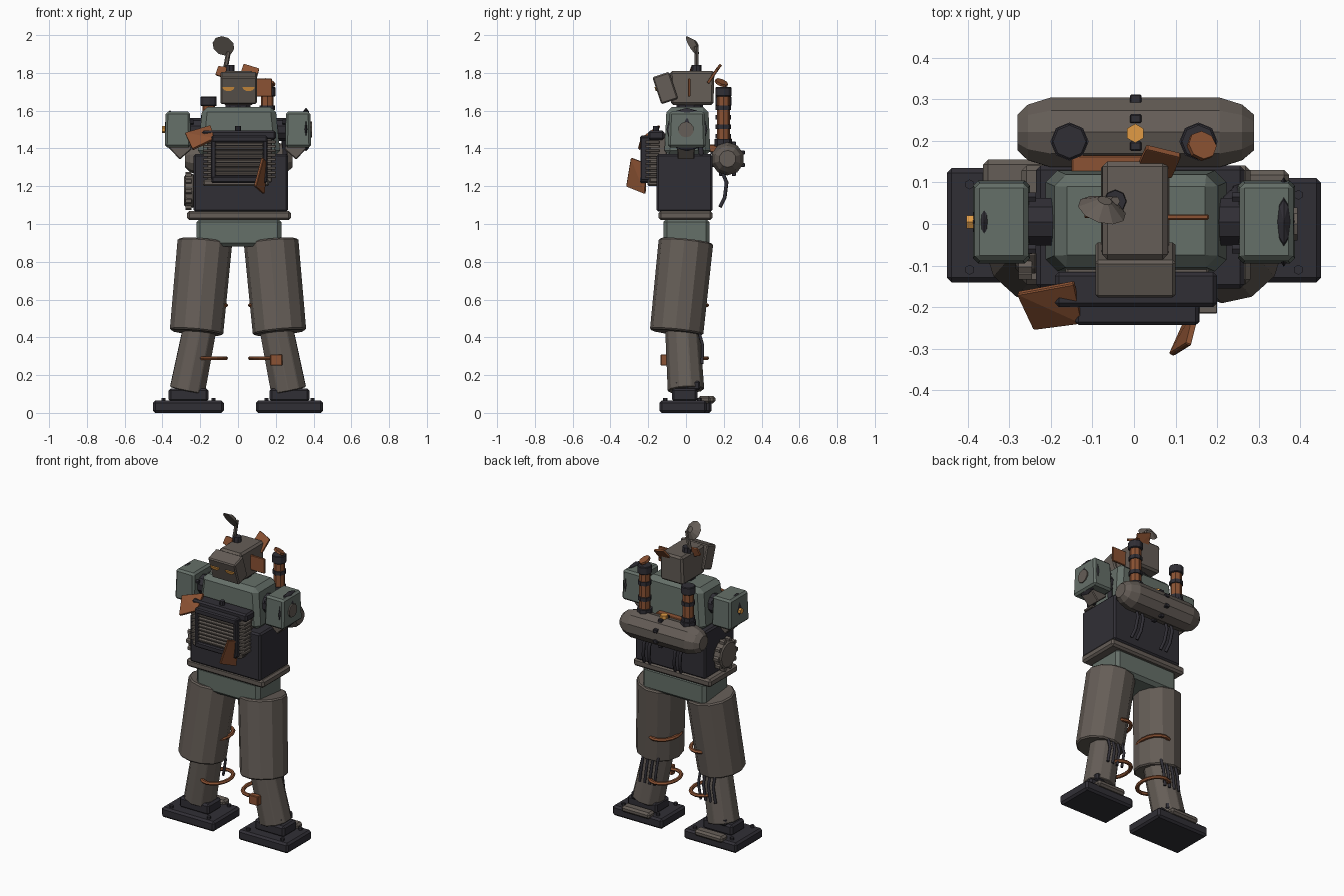
import bpy, bmesh, math
from mathutils import Vector, Matrix

if "Cube" in bpy.data.objects:
    bpy.data.objects.remove(bpy.data.objects["Cube"])


def mat(name, *c):
    m = bpy.data.materials.new(name)
    m.diffuse_color = (*c, 1)
    m.use_nodes = True
    m.node_tree.nodes["Principled BSDF"].inputs["Base Color"].default_value = m.diffuse_color
    return m


BROWN = mat("worn_steel", .13, .11, .095)
GREEN = mat("green_paint", .13, .16, .14)
DARK = mat("dark_iron", .03, .028, .036)
COPPER = mat("rust_copper", .26, .085, .033)
AMBER = mat("amber_glow", .75, .33, .06)


def finish(name, bm, m, bevel=0):
    bmesh.ops.recalc_face_normals(bm, faces=bm.faces)
    me = bpy.data.meshes.new(name)
    bm.to_mesh(me)
    bm.free()
    o = bpy.data.objects.new(name, me)
    bpy.context.collection.objects.link(o)
    me.materials.append(m)
    if bevel:
        b = o.modifiers.new("bevel", 'BEVEL')
        b.width, b.segments = bevel, 1
    return o


def box(name, x, y, z, m, bevel=.008, taper=(1, 1), rx=0):
    """Box from ranges; taper scales the top face; rx tilts about its centre."""
    bm = bmesh.new()
    bmesh.ops.create_cube(bm, size=1)
    for v in bm.verts:
        if v.co.z > 0:
            v.co.x *= taper[0]
            v.co.y *= taper[1]
    size = [r[1] - r[0] for r in (x, y, z)]
    mid = [(r[1] + r[0]) / 2 for r in (x, y, z)]
    M = Matrix.Translation(mid) @ Matrix.Rotation(rx, 4, 'X') @ Matrix.Diagonal((*size, 1))
    bm.transform(M)
    return finish(name, bm, m, bevel)


def tube(name, p, q, r1, r2, n, m, bevel=0, spin=0):
    p, q = Vector(p), Vector(q)
    d = q - p
    bm = bmesh.new()
    bmesh.ops.create_cone(bm, cap_ends=True, segments=n, radius1=r1, radius2=r2, depth=d.length)
    bm.transform(Matrix.Translation((p + q) / 2) @ d.to_track_quat('Z', 'Y').to_matrix().to_4x4()
                 @ Matrix.Rotation(spin, 4, 'Z'))
    return finish(name, bm, m, bevel)


def plate(name, pts, m, t=.014):
    """Bent scrap plate from four corners with a thickness."""
    c = [Vector(p) for p in pts]
    n = (c[2] - c[0]).cross(c[3] - c[1]).normalized() * t / 2
    bm = bmesh.new()
    for p in c:
        bm.verts.new(p + n)
        bm.verts.new(p - n)
    bmesh.ops.convex_hull(bm, input=bm.verts)
    return finish(name, bm, m, .003)


def ring(name, c, rx, ry, w, h, m, n=16):
    bm = bmesh.new()
    loops = []
    for i in range(n):
        a = 2 * math.pi * i / n
        loops.append([bm.verts.new((c[0] + math.cos(a) * (rx + w * math.cos(b)),
                                    c[1] + math.sin(a) * (ry + w * math.cos(b)),
                                    c[2] + h * math.sin(b)))
                      for b in [k * math.pi / 3 for k in range(6)]])
    for i in range(n):
        A, B = loops[i], loops[(i + 1) % n]
        for k in range(6):
            bm.faces.new((A[k], A[k - 1], B[k - 1], B[k]))
    return finish(name, bm, m)


def cable(name, pts, r, m=DARK):
    cu = bpy.data.curves.new(name, 'CURVE')
    cu.dimensions, cu.bevel_depth, cu.bevel_resolution = '3D', r, 1
    cu.use_fill_caps = True
    s = cu.splines.new('POLY')
    s.points.add(len(pts) - 1)
    for a, p in zip(s.points, pts):
        a.co = (*p, 1)
    o = bpy.data.objects.new(name, cu)
    cu.materials.append(m)
    bpy.context.collection.objects.link(o)


# Legs and feet
foot_x = {-1: (-.45, -.075), 1: (.095, .45)}
foot_y = {-1: .135, 1: .11}
for s, side in ((-1, "left"), (1, "right")):
    x0, x1 = foot_x[s]
    mid, yb = (x0 + x1) / 2, foot_y[s]
    box(side + "_foot", (x0, x1), (-.14, yb), (0, .065), DARK, .012)
    box(side + "_ankle", (mid - .105, mid + .105), (-.075, .06), (.06, .13), DARK, .012)
    box(side + "_ankle_collar", (mid - .07, mid + .07), (-.06, .075), (.12, .17), DARK, .01)
    box(side + "_heel_bar", (mid - .1, mid + .1), (yb - .045, yb + .02), (.05, .09), BROWN, .012)
    for bx in (x0 + .055, x1 - .055):
        for by in (-.11, yb - .04):
            tube(side + "_foot_bolt", (bx, by, .06), (bx, by, .08), .012, .012, 6, DARK)
    tube(side + "_shin", (s * .2, -.02, .46), (s * .268, .0, .12), .092, .098, 10, BROWN, .004)
    tube(side + "_thigh", (s * .175, 0, .91), (s * .22, -.05, .425), .145, .142, 12, BROWN, .008, math.pi / 12)
    for z in (.29, .57):
        ring(side + "_leg_hoop", (s * .145, 0, z), .08, .11, .013, .011, COPPER)
    for k in range(4):
        px = s * (.15 + .035 * k)
        cable(side + "_knee_cable", [(px, .06, .46), (px, .088, .36), (px + s * .015, .085, .26)], .009)
box("right_hoop_clamp", (.17, .235), (-.135, -.1), (.25, .31), COPPER, .004)

# Pelvis, belt, torso, chest
box("pelvis", (-.22, .23), (-.12, .125), (.88, 1.03), GREEN, .02)
box("belt", (-.27, .28), (-.145, .14), (1.02, 1.07), BROWN, .012)
box("torso", (-.235, .265), (-.155, .14), (1.065, 1.37), DARK, .01)
box("chest", (-.215, .225), (-.115, .13), (1.36, 1.62), GREEN, .028, (.88, .9))
tube("neck", (0, .02, 1.6), (0, .02, 1.65), .07, .07, 10, DARK)

# Shoulder pods with sockets and arm stubs
for s, side in ((-1, "left"), (1, "right")):
    box(side + "_shoulder", tuple(sorted((s * .25, s * .387))), (-.095, .105), (1.405, 1.595), GREEN, .012, (.94, .93))
    tube(side + "_shoulder_axle", (s * .19, .005, 1.5), (s * .26, .005, 1.5), .06, .06, 10, DARK)
    bm = bmesh.new()
    bmesh.ops.create_uvsphere(bm, u_segments=8, v_segments=6, radius=1)
    k = 0 if s > 0 else -.012
    bm.transform(Matrix.Translation((s * .36, .005, 1.5)) @ Matrix.Diagonal((.028, .108 + k, .115 + k, 1)))
    finish(side + "_shoulder_socket", bm, DARK)
    tube(side + "_arm_stub", (s * .345, 0, 1.45), (s * .275, 0, 1.37), .068, .062, 4, BROWN, .005, math.pi / 4)
    for y in (-.06, .065):
        tube(side + "_shoulder_bolt", (s * .235, y, 1.54), (s * .26, y, 1.54), .012, .012, 6, DARK)
tube("right_shoulder_hub", (.38, 0, 1.5), (.393, 0, 1.5), .042, .042, 10, BROWN)
tube("left_shoulder_peg", (-.38, .005, 1.5), (-.402, .005, 1.5), .018, .018, 6, AMBER)
cable("side_cable", [(.21, .04, 1.46), (.24, .07, 1.45), (.25, .08, 1.38), (.24, .09, 1.31)], .014)

# Radiator on the chest
box("radiator_core", (-.165, .18), (-.195, -.1), (1.22, 1.48), BROWN, .006)
box("radiator_top", (-.19, .2), (-.2, -.115), (1.445, 1.495), DARK, .01)
box("radiator_base", (-.185, .165), (-.205, -.12), (1.2, 1.235), BROWN, .008)
for k in range(9):
    z = 1.25 + k * .023
    for x in (-.16, .175):
        box("radiator_fin", (x - .025, x + .025), (-.215, -.14), (z - .007, z + .007), BROWN, .002)
box("grille_back", (-.125, .14), (-.215, -.18), (1.24, 1.46), DARK, .004)
for z in (1.235, 1.45):
    box("grille_frame_bar", (-.14, .155), (-.243, -.19), (z - .018, z + .018), DARK, .007)
for x in (-.13, .145):
    box("grille_frame_post", (x - .012, x + .012), (-.24, -.19), (1.23, 1.46), DARK, .005)
for k in range(8):
    z = 1.268 + k * .0225
    box("grille_slat", (-.118, .133), (-.238, -.205), (z - .007, z + .007), BROWN, .002, rx=.3)
tube("radiator_cap", (0, -.16, 1.49), (0, -.16, 1.52), .016, .016, 8, DARK)
plate("upper_scrap_flap", [(-.28, -.165, 1.48), (-.145, -.14, 1.52), (-.125, -.235, 1.45), (-.24, -.25, 1.395)], COPPER)
plate("lower_scrap_flap", [(.15, -.21, 1.32), (.13, -.29, 1.35), (.09, -.315, 1.2), (.135, -.215, 1.16)], COPPER)

# Side valve wheel on the left hip
tube("side_wheel", (-.23, -.03, 1.175), (-.285, -.03, 1.175), .09, .085, 12, BROWN, .008)
for k in range(10):
    a = k * math.pi / 5
    y, z = -.03 + .09 * math.cos(a), 1.175 + .09 * math.sin(a)
    tube("wheel_stud", (-.245, y, z), (-.278, y, z), .016, .016, 6, BROWN)

# Back tank with studs
prof = [(-.28, .045), (-.255, .07), (-.2, .088), (.205, .088), (.26, .07), (.288, .045)]
bm = bmesh.new()
rows = [[bm.verts.new((x, .22 + r * math.cos(k * math.pi / 5 + .3), 1.345 + r * math.sin(k * math.pi / 5 + .3)))
         for k in range(10)] for x, r in prof]
for A, B in zip(rows, rows[1:]):
    for k in range(10):
        bm.faces.new((A[k], A[k - 1], B[k - 1], B[k]))
bm.faces.new(rows[0])
bm.faces.new(rows[-1])
finish("back_tank", bm, BROWN)
for k in range(8):
    a = k * math.pi / 4 + math.pi / 8
    y, z = .22 + .087 * math.cos(a), 1.345 + .087 * math.sin(a)
    box("tank_stud", (-.01, .018), (y - .011, y + .011), (z - .011, z + .011), DARK, .003)
tube("tank_valve", (.003, .218, 1.42), (.003, .218, 1.452), .023, .023, 6, AMBER)
box("tank_bracket", (-.15, .1), (.12, .165), (1.38, 1.42), COPPER, .004)
for x in (-.12, -.08, .1, .14):
    cable("tank_cable", [(x, .19, 1.28), (x + .01, .215, 1.22), (x + .02, .205, 1.14), (x + .03, .18, 1.09)], .01)

# Exhaust stacks
for x, top, side in ((-.155, 1.675, "left"), (.155, 1.725, "right")):
    y = .198
    tube(side + "_stack", (x, y, 1.4), (x, y, top - .02), .034, .034, 8, COPPER)
    tube(side + "_stack_cap", (x, y, top - .05), (x, y, top), .044, .044, 8, DARK, .004)
    for z in (top - .11, top - .21):
        tube(side + "_stack_band", (x, y, z - .012), (x, y, z + .012), .041, .041, 8, DARK)
    tube(side + "_stack_foot", (x, y, 1.41), (x, y, 1.45), .046, .046, 8, DARK)
tube("stack_lid", (.16, .185, 1.742), (.165, .19, 1.754), .036, .036, 8, COPPER)

# Head, mask and eyes
box("head", (-.08, .085), (-.08, .145), (1.63, 1.81), BROWN, .012, (.95, 1.05))
tilt = math.radians(18.4)
box("face_mask", (-.093, .1), (-.157, -.063), (1.645, 1.795), BROWN, .007, rx=tilt)
for cx in (-.051, .056):
    bm = bmesh.new()
    arc = [(.032 * math.cos(a), .022 * math.sin(a)) for a in [-math.pi * k / 8 for k in range(9)]]
    f = bm.faces.new([bm.verts.new((u, 0, v)) for u, v in arc])
    g = bmesh.ops.extrude_face_region(bm, geom=[f])["geom"]
    bmesh.ops.translate(bm, vec=(0, .02, 0), verts=[v for v in g if isinstance(v, bmesh.types.BMVert)])
    bm.transform(Matrix.Translation((cx, -.11, 1.72)) @ Matrix.Rotation(tilt, 4, 'X')
                 @ Matrix.Translation((0, -.053, .022)))
    finish("eye", bm, AMBER)

# Scrap fins on the head
box("right_head_fin", (.07, .18), (.01, .023), (1.675, 1.77), COPPER, .003)
plate("rear_head_fin", [(.005, .13, 1.77), (.09, .115, 1.745), (.112, .165, 1.82), (.03, .185, 1.845)], COPPER)
plate("left_head_fin", [(-.06, .02, 1.77), (-.06, .035, 1.83), (-.105, .035, 1.835), (-.12, .02, 1.79)], COPPER)

# Antenna and dish
tube("antenna_base", (-.045, .055, 1.8), (-.045, .055, 1.842), .028, .026, 8, DARK)
tube("antenna_rod", (-.065, .055, 1.83), (-.045, .055, 1.94), .013, .012, 6, BROWN)
n = Vector((-.25, -.8, -.5)).normalized()
c = Vector((-.075, .04, 1.947))
tube("antenna_dish", c + n * .008, c - n * .02, .06, .018, 10, BROWN)
